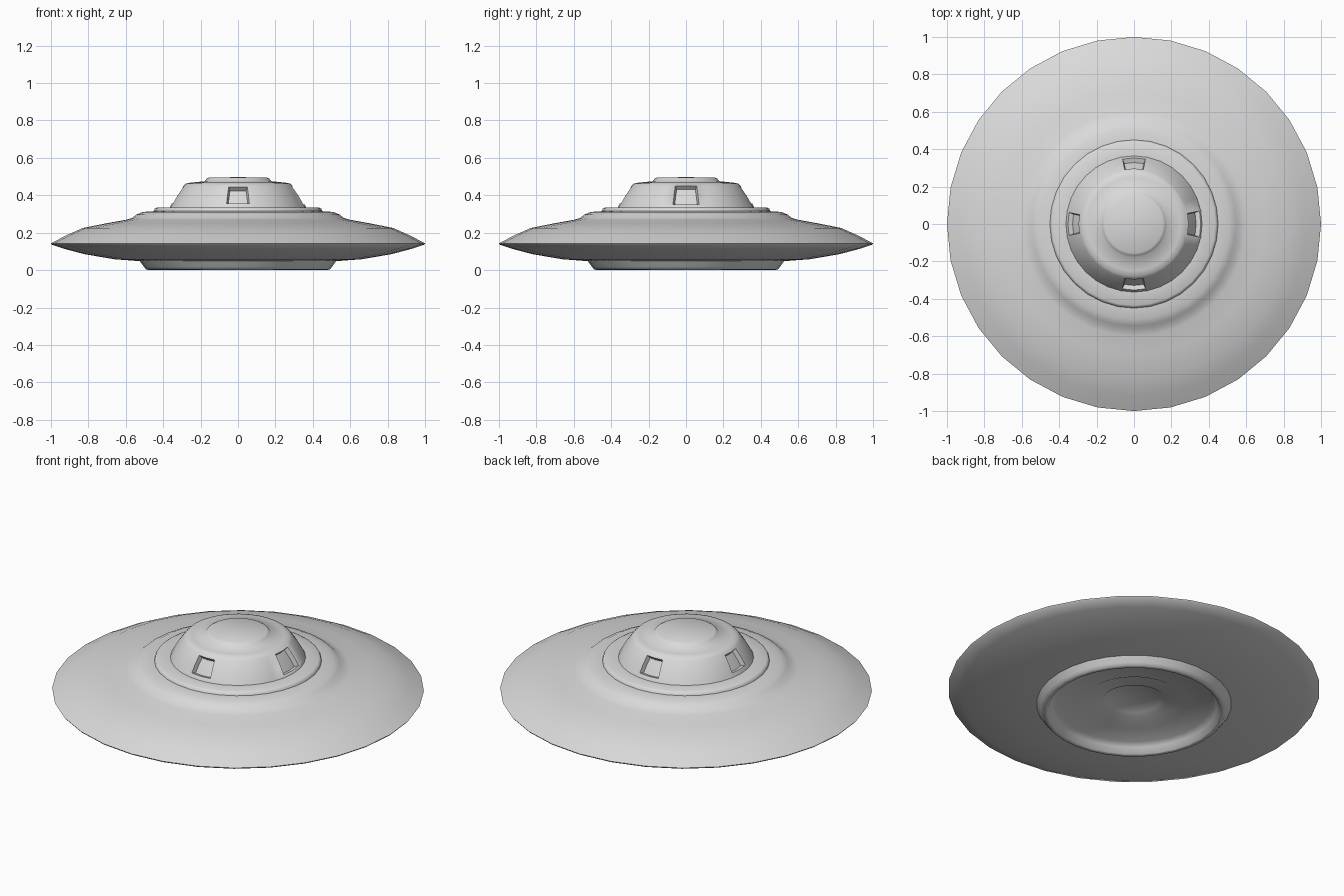
import bpy, bmesh, math

if "Cube" in bpy.data.objects:
    bpy.data.objects.remove(bpy.data.objects["Cube"])

SEG = 32

def material(name, rgb):
    m = bpy.data.materials.new(name)
    m.diffuse_color = (*rgb, 1)
    m.use_nodes = True
    m.node_tree.nodes["Principled BSDF"].inputs["Base Color"].default_value = m.diffuse_color
    return m

GREY = material("hull grey", (0.7, 0.7, 0.7))

def lathe(name, profile, edit=None):
    """Spin (radius, z) points, listed from the bottom centre outward and up."""
    bm = bmesh.new()
    rings = []
    for r, z in profile:
        if r == 0:
            rings.append([bm.verts.new((0, 0, z))] * SEG)
        else:
            rings.append([bm.verts.new((r * math.cos(2 * math.pi * j / SEG),
                                        r * math.sin(2 * math.pi * j / SEG), z))
                          for j in range(SEG)])
    for a, b in zip(rings, rings[1:]):
        for j in range(SEG):
            k = (j + 1) % SEG
            loop = list(dict.fromkeys((a[j], a[k], b[k], b[j])))
            bm.faces.new(loop)
    if edit:
        edit(bm)
    me = bpy.data.meshes.new(name)
    bm.to_mesh(me)
    bm.free()
    me.materials.append(GREY)
    ob = bpy.data.objects.new(name, me)
    bpy.context.collection.objects.link(ob)
    bpy.ops.object.select_all(action='DESELECT')
    ob.select_set(True)
    bpy.context.view_layer.objects.active = ob
    bpy.ops.object.shade_smooth_by_angle(angle=math.radians(65))
    return ob

def cut_windows(bm):
    # four recessed windows, each two segments wide and two rows tall
    for q in range(4):
        ang = q * math.pi / 2
        d = (math.cos(ang), math.sin(ang))
        pick = []
        for f in bm.faces:
            c = f.calc_center_median()
            along = c.x * d[0] + c.y * d[1]
            across = abs(-c.x * d[1] + c.y * d[0])
            if along > 0.2 and across < 0.05 and 0.352 < c.z < 0.447:
                pick.append(f)
        bmesh.ops.inset_region(bm, faces=pick, thickness=0.008, use_even_offset=True)
        bmesh.ops.inset_region(bm, faces=pick, thickness=0.006, depth=-0.025,
                               use_even_offset=True)

# stepped recess and landing ring underneath
lathe("base_ring", [(0, 0.085), (0.15, 0.082), (0.17, 0.066), (0.25, 0.07),
                    (0.28, 0.054), (0.42, 0.056), (0.445, 0.035), (0.465, 0.004),
                    (0.475, 0), (0.492, 0.004), (0.503, 0.018), (0.525, 0.048)])

# saucer disc with the raised steps on top
lathe("saucer_hull", [(0.525, 0.048), (0.66, 0.058), (0.82, 0.085), (0.93, 0.114),
                      (0.995, 0.136), (1.0, 0.143), (0.92, 0.185), (0.83, 0.225),
                      (0.70, 0.251), (0.60, 0.269), (0.565, 0.279), (0.545, 0.296),
                      (0.51, 0.311), (0.45, 0.315), (0.446, 0.328), (0.435, 0.334),
                      (0.364, 0.336)])

# cabin dome with windows and a low cap
lathe("cabin_dome", [(0.364, 0.336), (0.357, 0.35), (0.328, 0.40), (0.292, 0.45),
                     (0.278, 0.463), (0.25, 0.468), (0.178, 0.475), (0.168, 0.488),
                     (0.155, 0.495), (0, 0.497)], cut_windows)
